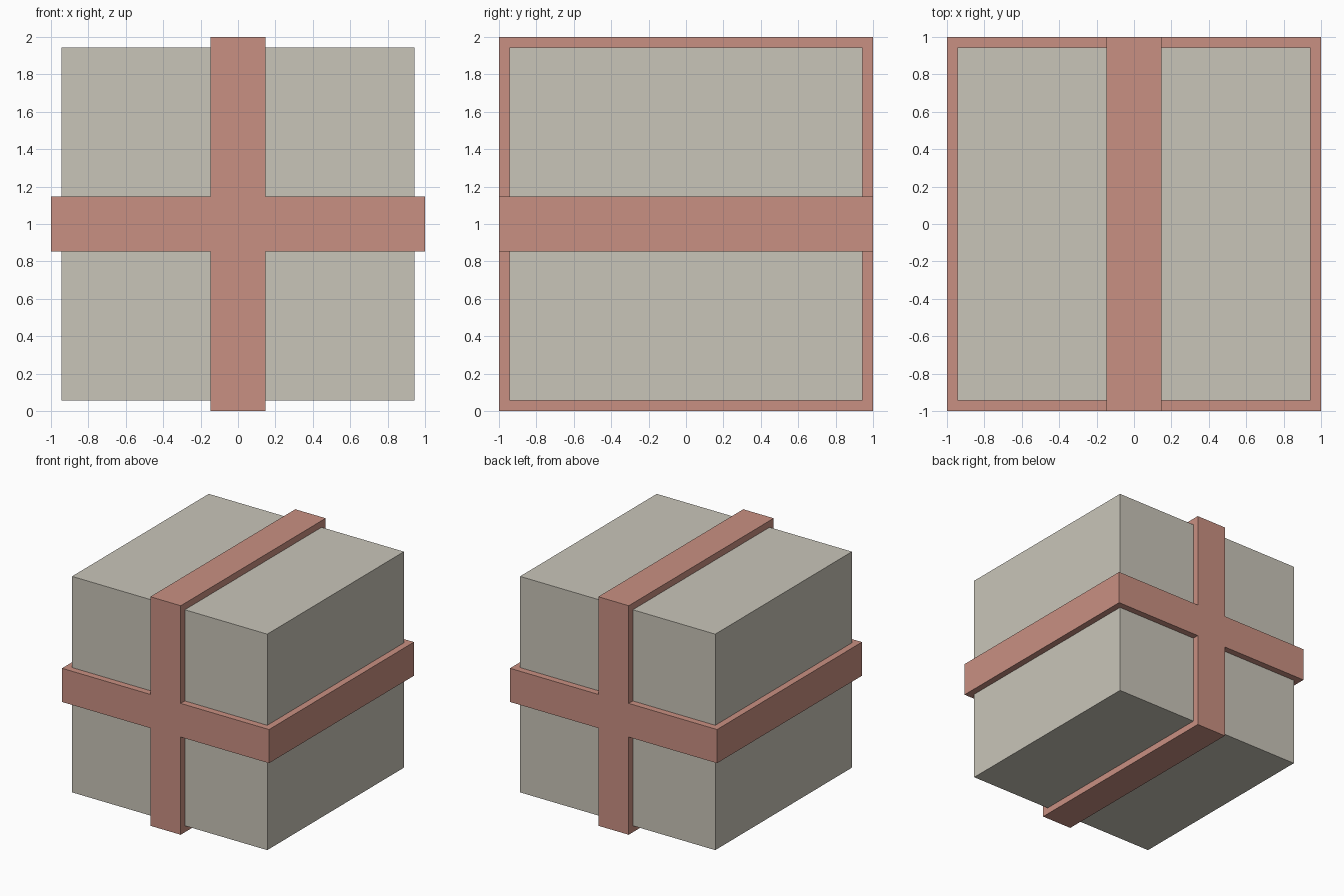
import bpy, bmesh

if "Cube" in bpy.data.objects:
    bpy.data.objects.remove(bpy.data.objects["Cube"])


def material(name, rgb):
    mat = bpy.data.materials.new(name)
    mat.diffuse_color = (*rgb, 1.0)
    mat.use_nodes = True
    mat.node_tree.nodes["Principled BSDF"].inputs["Base Color"].default_value = mat.diffuse_color
    return mat


def extrude_profile(name, profile, half_depth, mat):
    """Extrude an x-z outline along y, centred on y = 0."""
    bm = bmesh.new()
    face = bm.faces.new([bm.verts.new((x, -half_depth, z)) for x, z in profile])
    result = bmesh.ops.extrude_face_region(bm, geom=[face])
    moved = [v for v in result["geom"] if isinstance(v, bmesh.types.BMVert)]
    bmesh.ops.translate(bm, vec=(0, 2 * half_depth, 0), verts=moved)
    bmesh.ops.recalc_face_normals(bm, faces=bm.faces)
    mesh = bpy.data.meshes.new(name)
    bm.to_mesh(mesh)
    bm.free()
    mesh.materials.append(mat)
    obj = bpy.data.objects.new(name, mesh)
    bpy.context.collection.objects.link(obj)
    return obj


MID = 1.0      # height of the centre
BOX = 0.943    # half size of the box
OUT = 1.0      # half size of the bands
BAND = 0.147   # half width of the bands

# Box body
extrude_profile("box", [(-BOX, MID - BOX), (BOX, MID - BOX),
                        (BOX, MID + BOX), (-BOX, MID + BOX)],
                BOX, material("warm grey", (0.584, 0.558, 0.485)))

# Upright and level bands, joined as one cross-shaped extrusion
quarter = [(OUT, BAND), (BAND, BAND), (BAND, OUT)]
cross = []
for _ in range(4):
    cross += [(x, MID + z) for x, z in quarter]
    quarter = [(-z, x) for x, z in quarter]
extrude_profile("ribbon_bands", cross, OUT,
                material("dusty pink", (0.584, 0.279, 0.223)))
